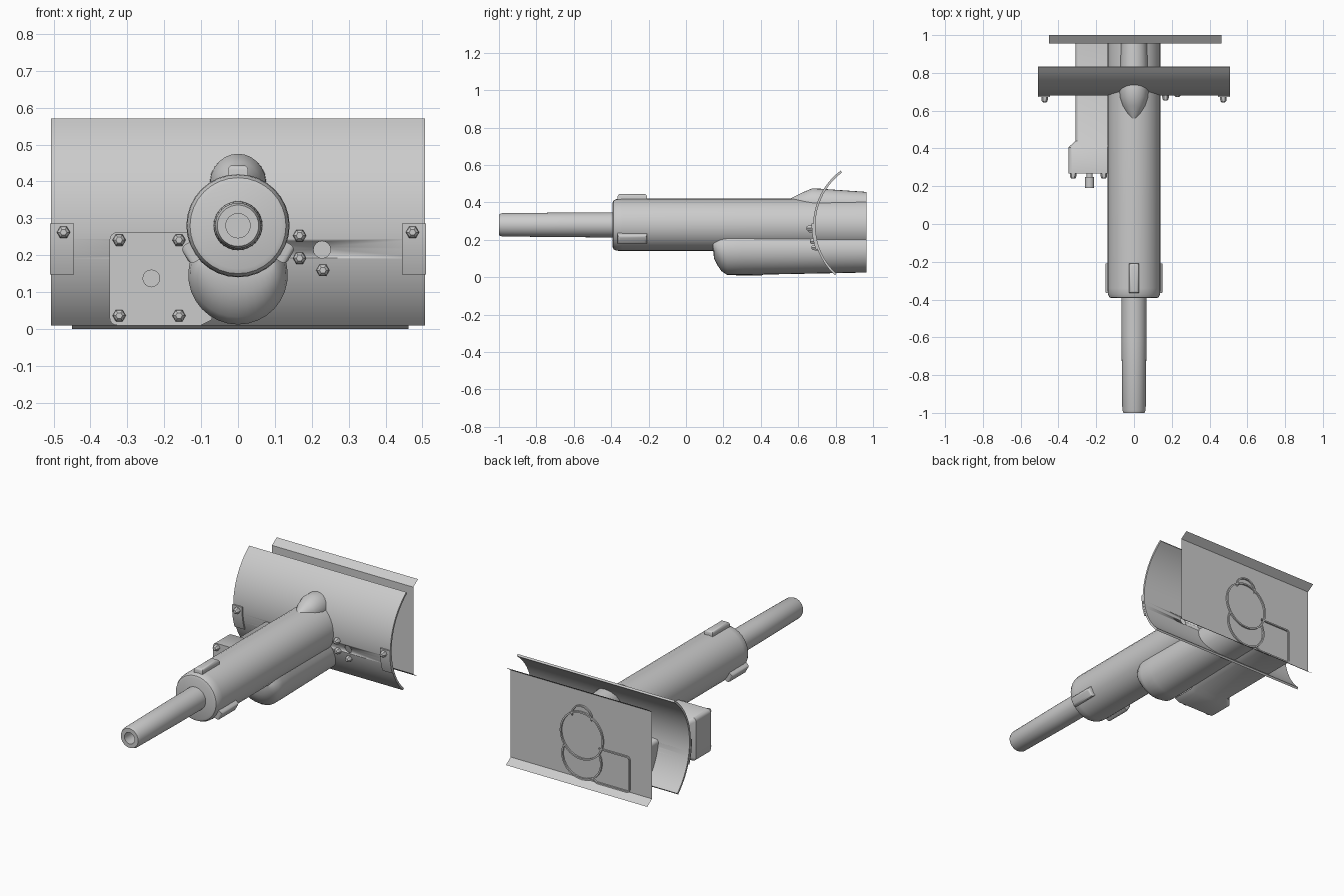
import bpy, bmesh, math
from mathutils import Vector, Matrix

if "Cube" in bpy.data.objects:
    bpy.data.objects.remove(bpy.data.objects["Cube"])

grey = bpy.data.materials.new("light_grey_metal")
grey.diffuse_color = (0.6, 0.6, 0.6, 1)
grey.use_nodes = True
grey.node_tree.nodes["Principled BSDF"].inputs["Base Color"].default_value = grey.diffuse_color
AXIS_Z = 0.28      # height of the barrel axis
BACK = 0.965       # rear rim of the housings
PLATE_Y = 0.956    # rear plate


def finish(name, bm, angle=35):
    bmesh.ops.recalc_face_normals(bm, faces=bm.faces)
    me = bpy.data.meshes.new(name)
    bm.to_mesh(me)
    bm.free()
    me.materials.append(grey)
    ob = bpy.data.objects.new(name, me)
    bpy.context.collection.objects.link(ob)
    bpy.ops.object.select_all(action='DESELECT')
    ob.select_set(True)
    bpy.context.view_layer.objects.active = ob
    bpy.ops.object.shade_smooth_by_angle(angle=math.radians(angle))
    return ob


def loft(name, rings, closed=True, cap_start=True, cap_end=True, angle=35):
    """Skin a list of equally long point rings."""
    bm = bmesh.new()
    vs = [[bm.verts.new(p) for p in ring] for ring in rings]
    n = len(vs[0])
    for a, b in zip(vs, vs[1:]):
        for i in range(n if closed else n - 1):
            j = (i + 1) % n
            bm.faces.new((a[i], a[j], b[j], b[i]))
    if cap_start:
        bm.faces.new(vs[0])
    if cap_end:
        bm.faces.new(vs[-1])
    return finish(name, bm, angle)


def arc(y, rx, rz, cz, a0=0, a1=360, n=32, cx=0):
    """Elliptic ring or arc across the y axis."""
    full = a1 - a0 == 360
    pts = []
    for i in range(n if full else n + 1):
        a = math.radians(a0 + (a1 - a0) * i / n)
        pts.append((cx + rx * math.cos(a), y, cz + rz * math.sin(a)))
    return pts


def lathe(name, profile, x=0, z=AXIS_Z, n=32, angle=35):
    return loft(name, [arc(y, r, r, z, n=n, cx=x) for y, r in profile], angle=angle)


# Barrel sleeve with rounded front edge and a raised rim at the rear
lathe("barrel_sleeve", [(-0.393, 0.117), (-0.388, 0.13), (-0.372, 0.138), (-0.34, 0.14),
                        (BACK, 0.14), (BACK, 0.131), (0.95, 0.131)])

# Slim tapered tube with a bore
lathe("barrel_tube", [(-0.38, 0.067), (-0.62, 0.066), (-0.985, 0.062), (-1.0, 0.056),
                      (-1.0, 0.033), (-0.92, 0.033)])

# Three lugs around the sleeve front
for i in range(3):
    bm = bmesh.new()
    bmesh.ops.create_cube(bm, size=1)
    bmesh.ops.scale(bm, vec=(0.054, 0.158, 0.06), verts=bm.verts)
    top = [e for e in bm.edges if all(v.co.z > 0 for v in e.verts)]
    bmesh.ops.bevel(bm, geom=top, offset=0.014, segments=3, affect='EDGES', profile=0.5)
    bmesh.ops.translate(bm, vec=(0, -0.287, 0.135), verts=bm.verts)
    bmesh.ops.rotate(bm, matrix=Matrix.Rotation(math.radians(120 * i), 3, 'Y'), verts=bm.verts)
    bmesh.ops.translate(bm, vec=(0, 0, AXIS_Z), verts=bm.verts)
    finish("sleeve_lug", bm)

# Hump on top of the sleeve
hump = [(0.55, 0.012, 0.02, 0.396), (0.58, 0.035, 0.036, 0.396), (0.625, 0.06, 0.058, 0.396),
        (0.675, 0.075, 0.079, 0.396), (0.72, 0.077, 0.077, 0.396), (BACK, 0.068, 0.062, 0.394),
        (BACK, 0.06, 0.054, 0.394), (0.95, 0.06, 0.054, 0.394)]
loft("top_hump", [arc(y, rx, rz, cz, -10, 190, 14) for y, rx, rz, cz in hump],
     closed=False, cap_end=False)

# Recoil housing under the sleeve
lower = [(0.145, 0.095, 0.03, 0.175), (0.15, 0.105, 0.065, 0.165), (0.167, 0.118, 0.09, 0.155),
         (0.19, 0.13, 0.118, 0.15), (0.22, 0.135, 0.135, 0.147), (0.3, 0.135, 0.135, 0.147),
         (BACK, 0.13, 0.122, 0.147), (BACK, 0.121, 0.113, 0.147), (0.95, 0.121, 0.113, 0.147)]
loft("lower_housing", [arc(y, rx, rz, cz, 154, 386, 20) for y, rx, rz, cz in lower],
     closed=False, cap_end=False)


# Side box with a wider front block
def box_ring(y, left, bottom, top, r, inset=0):
    left, bottom, top, r = left + inset, bottom + inset, top - inset, max(r - inset, 0.003)
    pts = [(-0.11, y, top)]
    for cz, start in ((top - r, 90), (bottom + r, 180)):
        for k in range(5):
            a = math.radians(start + 22.5 * k)
            pts.append((left + r + r * math.cos(a), y, cz + r * math.sin(a)))
    return pts + [(-0.10, y, bottom), (-0.07, y, bottom + 0.015)]


front = (-0.348, 0.01, 0.262, 0.02)
body = (-0.31, 0.028, 0.238, 0.018)
loft("side_box", [box_ring(0.268, *front), box_ring(0.405, *front), box_ring(0.44, *body),
                  box_ring(BACK, *body), box_ring(BACK, *body, 0.008),
                  box_ring(0.95, *body, 0.008)], closed=False, cap_end=False)

# Stepped peg on the side box
lathe("box_peg", [(0.19, 0.024), (0.25, 0.024), (0.25, 0.016), (0.275, 0.016)], -0.235, 0.137, 16)

# Curved shield
CY, R, CZ = 1.045, 0.365, 0.277


def shield_y(z, extra=0):
    return CY - math.sqrt((R + extra) ** 2 - (z - CZ) ** 2)


def curved_panel(name, x0, x1, z0, z1, r_out, r_in, n):
    def ring(x):
        pts = []
        for r, order in ((r_out, range(n + 1)), (r_in, range(n, -1, -1))):
            b0, b1 = math.asin((z0 - CZ) / R), math.asin((z1 - CZ) / R)
            for i in order:
                b = b0 + (b1 - b0) * i / n
                pts.append((x, CY - r * math.cos(b), CZ + r * math.sin(b)))
        return pts
    return loft(name, [ring(x0), ring(x1)])


shield = curved_panel("curved_shield", -0.507, 0.507, 0.01, 0.57, R, R - 0.012, 24)

# Sight hole through the shield
cutter = lathe("sight_hole_cutter", [(0.6, 0.023), (0.8, 0.023)], 0.228, 0.215, 16)
cutter.hide_render = True
cutter.hide_viewport = True
cutter.display_type = 'WIRE'
cut = shield.modifiers.new("sight_hole", 'BOOLEAN')
cut.operation = 'DIFFERENCE'
cut.solver = 'EXACT'
cut.object = cutter

# Clips at both shield ends
for s in (-1, 1):
    x0, x1 = sorted((s * 0.445, s * 0.509))
    curved_panel("shield_clip", x0, x1, 0.15, 0.286, R + 0.008, R - 0.002, 8)


# Hex bolts
def bolt(name, x, y, z):
    lathe(name, [(y - 0.028, 0.009), (y - 0.022, 0.015), (y - 0.008, 0.018), (y + 0.008, 0.018)],
          x, z, 6, 20)


for x in (-0.322, -0.16):
    for z in (0.036, 0.241):
        bolt("box_bolt", x, 0.268, z)
for s in (-1, 1):
    bolt("clip_bolt", s * 0.473, shield_y(0.262, 0.008), 0.262)
for x, z in ((0.167, 0.253), (0.167, 0.192), (0.23, 0.159)):
    bolt("shield_bolt", x, shield_y(z), z)

# Rear sheet with both long edges bent backwards
sheet = [(1.0, 0.0), (PLATE_Y, 0.03), (PLATE_Y, 0.538), (1.0, 0.568)]
loft("rear_plate", [[(x, y, z) for x in (-0.45, 0.462)] for y, z in sheet],
     closed=False, cap_start=False, cap_end=False, angle=10)
